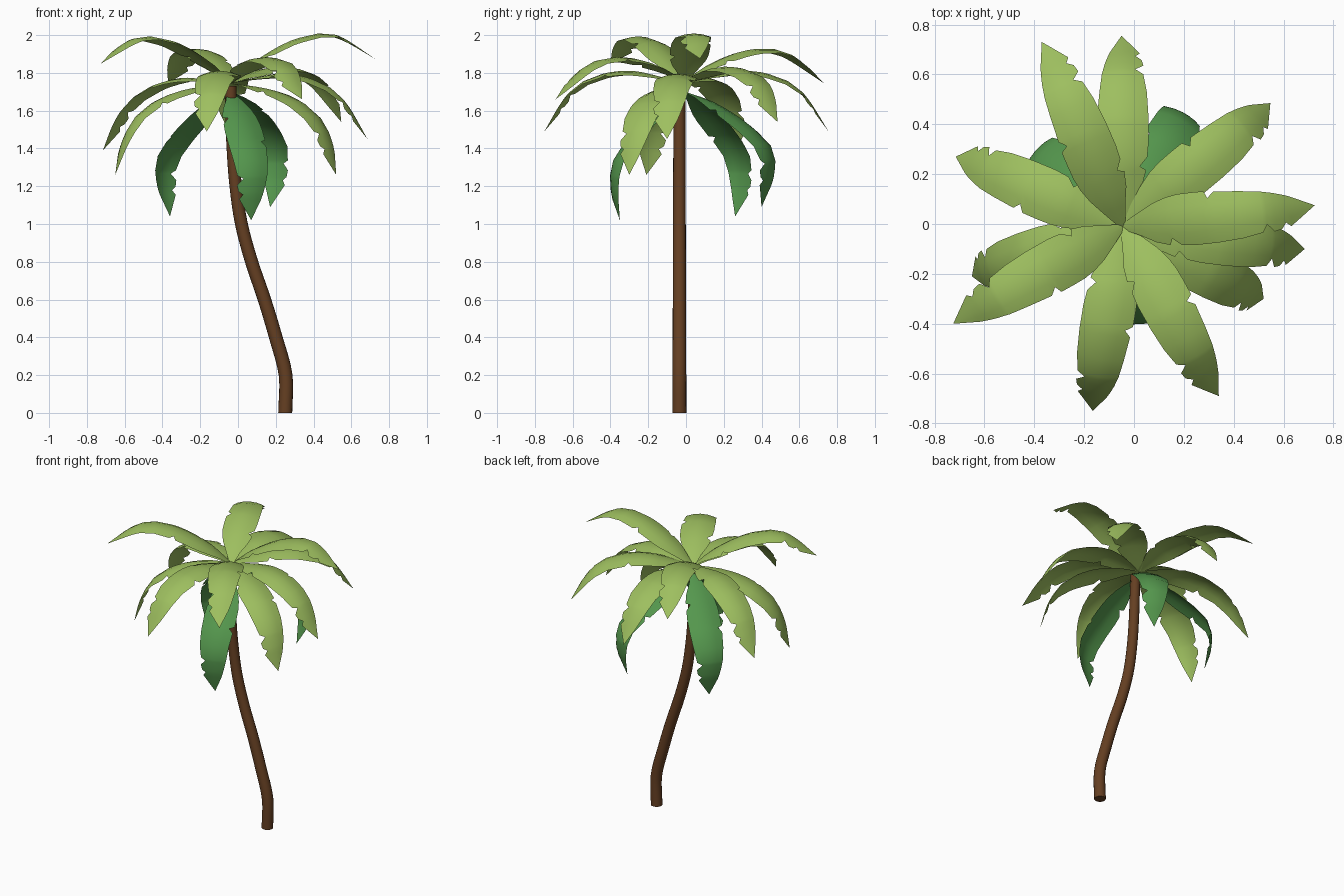
import bpy, bmesh, math
from mathutils import Vector

if "Cube" in bpy.data.objects:
    bpy.data.objects.remove(bpy.data.objects["Cube"])


def material(name, rgb):
    m = bpy.data.materials.new(name)
    m.diffuse_color = (*rgb, 1)
    m.use_nodes = True
    m.node_tree.nodes["Principled BSDF"].inputs["Base Color"].default_value = m.diffuse_color
    return m


BARK = material("bark", (0.13, 0.05, 0.016))
LIGHT = material("light_leaf", (0.34, 0.52, 0.115))
DARK = material("dark_leaf", (0.09, 0.31, 0.075))


def smooth_path(pts, steps=10):
    """Catmull-Rom polyline through the points."""
    p = [Vector(q) for q in pts]
    p = [2 * p[0] - p[1]] + p + [2 * p[-1] - p[-2]]
    out = []
    for i in range(1, len(p) - 2):
        a, b, c, d = p[i - 1:i + 3]
        for k in range(steps):
            t = k / steps
            out.append(0.5 * (2 * b + (c - a) * t + (2 * a - 5 * b + 4 * c - d) * t ** 2
                              + (3 * b - a - 3 * c + d) * t ** 3))
    return out + [p[-2]]


def at_length(path, f):
    """Point and tangent at a fraction of the path length."""
    total = sum((b - a).length for a, b in zip(path, path[1:]))
    left = f * total
    for a, b in zip(path, path[1:]):
        d = (b - a).length
        if left <= d + 1e-6:
            return a.lerp(b, left / d), (b - a).normalized()
        left -= d
    return path[-1], (path[-1] - path[-2]).normalized()


def finish(bm, name, mat):
    me = bpy.data.meshes.new(name)
    bm.to_mesh(me)
    bm.free()
    me.materials.append(mat)
    ob = bpy.data.objects.new(name, me)
    bpy.context.collection.objects.link(ob)
    for o in bpy.context.selected_objects:
        o.select_set(False)
    ob.select_set(True)
    bpy.context.view_layer.objects.active = ob
    bpy.ops.object.shade_smooth_by_angle(angle=math.radians(40))
    return ob


# Trunk: round section swept along an S-shaped path
TRUNK_XZ = [(0.25, 0), (0.252, 0.2), (0.2, 0.4), (0.14, 0.6), (0.072, 0.8),
            (0.018, 1.0), (-0.012, 1.2), (-0.028, 1.4), (-0.036, 1.6), (-0.04, 1.73)]
path = smooth_path([(x, -0.035, z) for x, z in TRUNK_XZ], 4)
bm = bmesh.new()
rings = []
SIDES = 16
for i in range(len(path)):
    tan = (path[min(i + 1, len(path) - 1)] - path[max(i - 1, 0)]).normalized()
    if i == 0:
        tan = Vector((0, 0, 1))
    side = Vector((0, 1, 0))
    across = side.cross(tan)
    r = 0.037 - 0.006 * i / (len(path) - 1)
    rings.append([bm.verts.new(path[i] + r * (math.cos(a) * across + math.sin(a) * side))
                  for a in (2 * math.pi * k / SIDES for k in range(SIDES))])
for lo, hi in zip(rings, rings[1:]):
    for k in range(SIDES):
        n = (k + 1) % SIDES
        bm.faces.new((lo[k], lo[n], hi[n], hi[k]))
bm.faces.new(rings[0])
bm.faces.new(rings[-1])
bmesh.ops.recalc_face_normals(bm, faces=bm.faces)
finish(bm, "trunk", BARK)

# Frond outline: length fraction, left width, right width (with torn notches)
OUTLINE = [(0, .012, .012), (.1, .05, .045), (.18, .08, .078), (.25, .098, .095),
           (.27, .1, .07), (.31, .105, .1), (.38, .106, .106), (.45, .105, .106),
           (.47, .076, .106), (.50, .1, .106), (.62, .09, .1), (.72, .08, .086),
           (.74, .076, .055), (.78, .069, .087), (.82, .06, .08), (.84, .055, .056),
           (.87, .047, .073), (1, 0, 0)]

# Arch of each kind of frond: fraction of reach, height above the base-tip line
ARCH = {
    "high": [(.19, .10), (.45, .175), (.72, .165)],
    "mid": [(.37, .16), (.65, .20), (.83, .155)],
    "low": [(.32, .13), (.57, .205), (.79, .22), (.92, .145)],
    "hanging": [(.35, .16), (.75, .30), (1.07, .32), (1.11, .17)],
}


def frond(name, kind, tip):
    base = Vector((-0.045, -0.01, 1.70 if kind == "hanging" else 1.745))
    tip = Vector(tip)
    pts = [base]
    for u, h in ARCH[kind]:
        q = base + (tip - base) * u
        q.z = base.z + (tip.z - base.z) * min(u, 1) + h
        pts.append(q)
    spine = smooth_path(pts + [tip])
    flat = Vector((tip.x - base.x, tip.y - base.y, 0)).normalized()
    left = Vector((-flat.y, flat.x, 0))
    bm = bmesh.new()
    rows = []
    for t, wl, wr in OUTLINE:
        p, tan = at_length(spine, t)
        up = tan.cross(left)
        if wl == 0:
            rows.append([bm.verts.new(p)])
            continue
        # shallow bow across the blade
        rows.append([bm.verts.new(p + left * s * w - up * 2.2 * w * w)
                     for s, w in ((1, wl), (1, wl / 2), (0, 0), (-1, wr / 2), (-1, wr))])
    for a, b in zip(rows, rows[1:]):
        for k in range(4):
            if len(b) == 1:
                bm.faces.new((a[k], a[k + 1], b[0]))
            else:
                bm.faces.new((a[k], a[k + 1], b[k + 1], b[k]))
    bm.normal_update()
    finish(bm, name, DARK if kind == "hanging" else LIGHT)


# Crown: every frond by kind and tip position
CROWN = {
    "high": [(.725, .075, 1.875), (.34, -.69, 1.66), (-.725, -.40, 1.85), (-.37, .73, 1.745)],
    "mid": [(.685, -.10, 1.45), (-.165, -.75, 1.49), (-.715, .27, 1.39),
            (-.05, .755, 1.49), (.547, .485, 1.54)],
    "low": [(.52, -.30, 1.26), (-.65, -.21, 1.26)],
    "hanging": [(-.36, .26, 1.04), (.07, -.35, 1.02), (.17, .40, 1.09)],
}
for kind, tips in CROWN.items():
    for i, tip in enumerate(tips, 1):
        frond(f"{kind}_frond_{i}", kind, tip)
